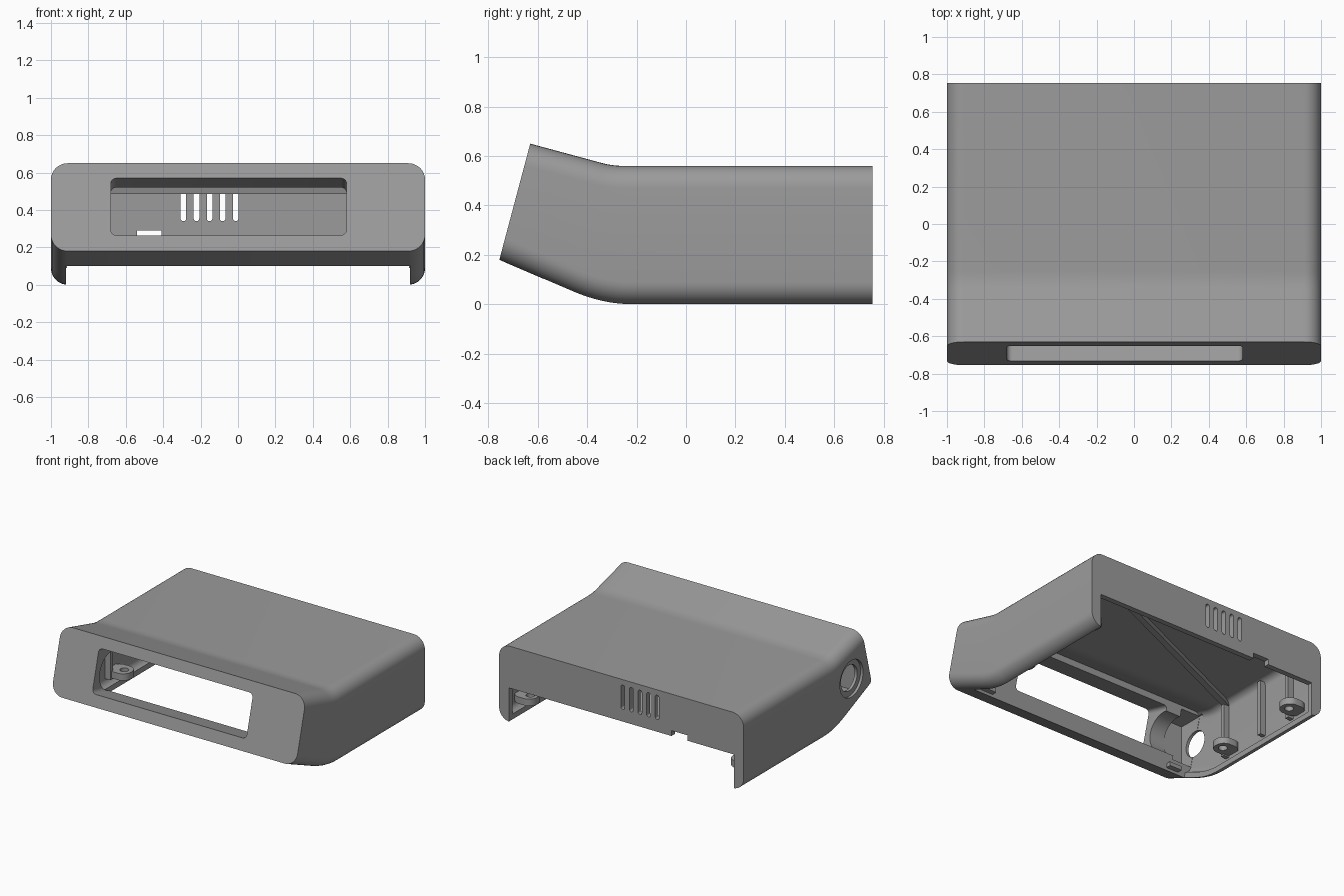
import bpy, bmesh, math
from mathutils import Vector, Matrix

if "Cube" in bpy.data.objects:
    bpy.data.objects.remove(bpy.data.objects["Cube"])

grey = bpy.data.materials.new("warm_grey_plastic")
grey.diffuse_color = (0.33, 0.33, 0.33, 1)
grey.use_nodes = True
grey.node_tree.nodes["Principled BSDF"].inputs["Base Color"].default_value = grey.diffuse_color


def make(name, bm):
    bmesh.ops.recalc_face_normals(bm, faces=bm.faces)
    me = bpy.data.meshes.new(name)
    bm.to_mesh(me)
    bm.free()
    ob = bpy.data.objects.new(name, me)
    bpy.context.collection.objects.link(ob)
    me.materials.append(grey)
    return ob


def loft(name, rings):
    """Skin a list of closed rings and cap both ends."""
    bm = bmesh.new()
    vs = [[bm.verts.new(p) for p in r] for r in rings]
    n = len(vs[0])
    for a, b in zip(vs, vs[1:]):
        for i in range(n):
            j = (i + 1) % n
            bm.faces.new((a[i], a[j], b[j], b[i]))
    bm.faces.new(vs[0])
    bm.faces.new(vs[-1])
    return make(name, bm)


def rounded(w, h, r, seg=8):
    """Rounded rectangle outline centred on the origin."""
    pts = []
    for k, (sx, sy) in enumerate([(1, 1), (-1, 1), (-1, -1), (1, -1)]):
        for i in range(seg + 1):
            a = math.pi / 2 * (k + i / seg)
            pts.append((sx * (w / 2 - r) + r * math.cos(a),
                        sy * (h / 2 - r) + r * math.sin(a)))
    return pts


def prism(name, outline, d0, d1, mat):
    """Extrude an outline along local z from d0 to d1, then place it."""
    return loft(name, [[mat @ Vector((u, v, d)) for u, v in outline] for d in (d0, d1)])


def box(name, x0, x1, y0, y1, z0, z1):
    return prism(name, [(x0, y0), (x1, y0), (x1, y1), (x0, y1)], z0, z1, Matrix())


def disc(name, r, x0, x1, y, z):
    """Cylinder along x."""
    ring = [(r * math.cos(math.tau * i / 40), r * math.sin(math.tau * i / 40)) for i in range(40)]
    return loft(name, [[(x, y + a, z + b) for a, b in ring] for x in (x0, x1)])


def sweep(name, stations, inset, r):
    """Rounded section through (top, bottom) stations, shrunk by inset."""
    rings = []
    for top, bot in stations:
        h = (top - bot).length
        mid, d = (top + bot) / 2, (top - bot) / h
        rings.append([(u, mid.x + d.x * v, mid.y + d.y * v)
                      for u, v in rounded(2 - 2 * inset, h - 2 * inset, r)])
    return loft(name, rings)


def cut(ob, cutter):
    m = ob.modifiers.new("cut", "BOOLEAN")
    m.operation, m.solver, m.object = "DIFFERENCE", "EXACT", cutter
    bpy.context.view_layer.update()
    dg = bpy.context.evaluated_depsgraph_get()
    me = bpy.data.meshes.new_from_object(ob.evaluated_get(dg))
    ob.modifiers.clear()
    ob.data = me
    bpy.data.objects.remove(cutter)


def smooth(ob):
    bpy.ops.object.select_all(action="DESELECT")
    ob.select_set(True)
    bpy.context.view_layer.objects.active = ob
    bpy.ops.object.shade_smooth_by_angle(angle=math.radians(30))


def bezier(a, b, c, t):
    return Vector(a) * (1 - t) ** 2 + Vector(b) * 2 * t * (1 - t) + Vector(c) * t * t


# Housing: rounded section swept along a bent body, (y, z) of top and bottom per station
bend = [(bezier((-0.345, 0.573), (-0.30, 0.56), (-0.25, 0.56), i / 8),
         bezier((-0.455, 0.051), (-0.335, 0), (-0.22, 0), i / 8)) for i in range(9)]


def end(yt, zt, yb, zb):
    return [(Vector((yt, zt)), Vector((yb, zb)))]


housing = sweep("housing", end(-0.63, 0.65, -0.755, 0.18) + bend + end(0.755, 0.56, 0.755, 0), 0, 0.09)

# Thin shell behind the thick front block, then the open underside
T = 0.04
cut(housing, sweep("cavity", end(-0.442, 0.600, -0.575, 0.101) + bend + end(0.715, 0.56, 0.715, 0), T, 0.05))
under = [(-0.626, -0.1), (-0.547, 0.2), (0.713, 0.2), (0.713, -0.1)]
cut(housing, loft("underside", [[(x, y, z) for y, z in under] for x in (-0.92, 0.92)]))

# Rear opening with cable notch
cut(housing, box("rear_opening", -0.92, 0.92, 0.6, 0.9, -0.1, 0.25))
cut(housing, box("cable_notch", -0.54, -0.41, 0.6, 0.9, 0.2, 0.29))

# Vent slots in the back wall
upright = Matrix.Rotation(math.pi / 2, 4, "X")
for i in range(5):
    place = Matrix.Translation((-0.012 - 0.07 * i, 0.72, 0.43)) @ upright
    cut(housing, prism("slot", rounded(0.03, 0.18, 0.0145, 4), -0.1, 0.1, place))

# Display window through the tilted front block
tilt = math.atan2(0.125, 0.47)
place = Matrix.Translation((-0.05, -0.692, 0.4175)) @ Matrix.Rotation(math.pi / 2 - tilt, 4, "X")
cut(housing, prism("window", rounded(1.26, 0.316, 0.03, 5), -0.27, 0.1, place))

# Round side port: outer recess, through hole, inner pocket in the block
cut(housing, disc("port_recess", 0.135, -1.1, -0.98, -0.505, 0.35))
cut(housing, disc("port_hole", 0.095, -1.1, -0.85, -0.505, 0.35))
cut(housing, disc("port_barrel", 0.14, -0.9, -0.66, -0.505, 0.35))
cut(housing, box("port_pocket", -0.958, -0.80, -0.645, -0.42, 0.19, 0.54))
smooth(housing)

# Screw tabs and upright ribs on both side walls
for s, side in ((-1, "left"), (1, "right")):
    for y, pos in ((-0.10, "front"), (0.59, "rear")):
        at = Matrix.Translation((s * 0.885, y, 0))
        tab = prism(f"{side}_{pos}_screw_tab", rounded(0.17, 0.14, 0.065), 0.10, 0.15, at)
        cut(tab, prism("screw_hole", rounded(0.06, 0.06, 0.029), 0, 0.3,
                       Matrix.Translation((s * 0.86, y, 0))))
        smooth(tab)
    x0, x1 = sorted((s * 0.965, s * 0.915))
    for y, pos in ((-0.17, "front"), (0.21, "middle"), (0.50, "rear")):
        box(f"{side}_{pos}_rib", x0, x1, y - 0.015, y + 0.015, 0.09, 0.50)
    # Small clip behind the front lip
    x0, x1 = sorted((s * 0.76, s * 0.86))
    box(f"{side}_front_clip", x0, x1, -0.60, -0.53, 0.12, 0.15)

# Diagonal stiffening rib under the roof
a, b = Vector((-0.95, -0.17, 0)), Vector((0.95, 0.675, 0))
w = (b - a).normalized().cross(Vector((0, 0, 1))) * 0.022
loft("roof_rib", [[p + Vector((0, 0, z)) for p in (a - w, b - w, b + w, a + w)] for z in (0.485, 0.525)])
